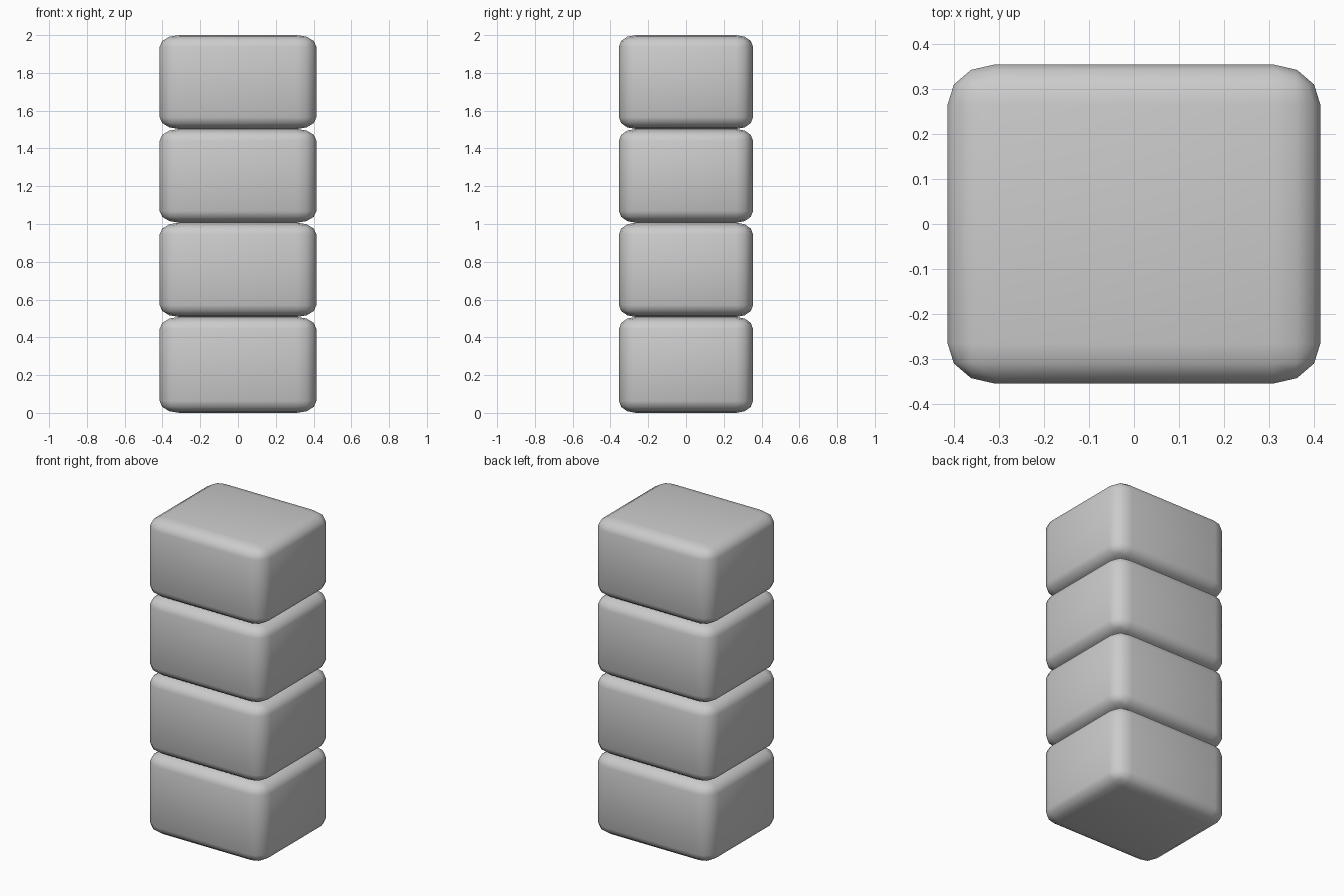
import bpy, bmesh
from mathutils import Matrix

if "Cube" in bpy.data.objects:
    bpy.data.objects.remove(bpy.data.objects["Cube"])

WIDTH, DEPTH = 0.83, 0.71
LEVELS = [0.0, 0.508, 1.007, 1.503, 2.0]


def rounded_block(name, z0, z1):
    # Unit cube with rounded edges, stretched to the block's size
    bm = bmesh.new()
    bmesh.ops.create_cube(bm, size=1)
    bmesh.ops.bevel(bm, geom=bm.edges[:], offset=0.125, segments=3,
                    profile=0.5, affect='EDGES')
    bm.transform(Matrix.Translation((0, 0, (z0 + z1) / 2))
                 @ Matrix.Diagonal((WIDTH, DEPTH, z1 - z0, 1)))
    for f in bm.faces:
        f.smooth = True
    me = bpy.data.meshes.new(name)
    bm.to_mesh(me)
    bm.free()
    bpy.context.collection.objects.link(bpy.data.objects.new(name, me))


# Stack of four blocks, bottom to top
for i in range(4):
    rounded_block(f"stacked_block_{i + 1}", LEVELS[i], LEVELS[i + 1])
